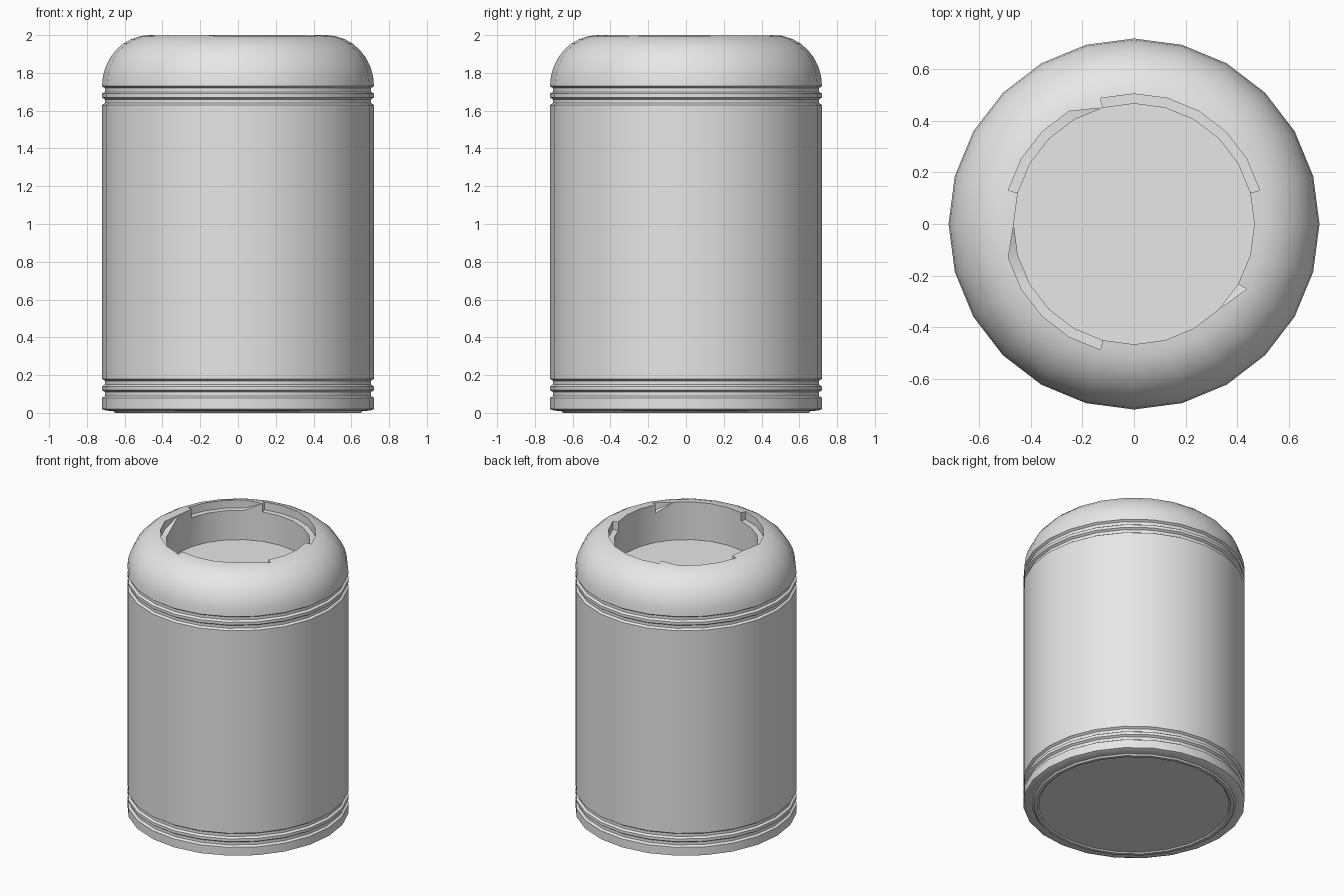
import bpy, bmesh, math

cube = bpy.data.objects.get("Cube")
if cube:
    bpy.data.objects.remove(cube)

SIDES = 24
R = 0.72          # body radius
HOLE = 0.467      # opening radius
SLOT = 0.505      # outer radius of the rim slots
SHOULDER = 1.73   # height where the dome starts

grey = bpy.data.materials.new("light grey")
grey.use_nodes = True
grey.diffuse_color = (0.8, 0.8, 0.8, 1)
grey.node_tree.nodes["Principled BSDF"].inputs["Base Color"].default_value = (0.8, 0.8, 0.8, 1)


def revolve(name, columns):
    """Skin a closed loop of (degrees, profile) columns; repeated angles make steps."""
    bm = bmesh.new()
    rows = []
    for deg, profile in columns:
        a = math.radians(deg)
        rows.append([bm.verts.new((r * math.cos(a), r * math.sin(a), z)) for r, z in profile])
    for a, b in zip(rows, rows[1:] + rows[:1]):
        for i in range(len(a) - 1):
            bm.faces.new((a[i], b[i], b[i + 1], a[i + 1]))
    bmesh.ops.remove_doubles(bm, verts=bm.verts, dist=1e-4)
    bmesh.ops.dissolve_degenerate(bm, edges=bm.edges, dist=1e-4)
    mesh = bpy.data.meshes.new(name)
    bm.to_mesh(mesh)
    bm.free()
    mesh.materials.append(grey)
    obj = bpy.data.objects.new(name, mesh)
    bpy.context.collection.objects.link(obj)
    bpy.ops.object.select_all(action='DESELECT')
    obj.select_set(True)
    bpy.context.view_layer.objects.active = obj
    bpy.ops.object.shade_smooth_by_angle(angle=math.radians(30))
    return obj


def grooves(z):
    """Two grooves around a narrow ridge, starting at height z."""
    g = R - 0.015
    return [(R, z), (g, z + 0.01), (g, z + 0.03), (R, z + 0.04),
            (R, z + 0.06), (g, z + 0.07), (g, z + 0.09), (R, z + 0.10)]


# Body with foot ring and two grooved bands
foot = [(0, 0.008), (0.62, 0.008), (0.63, 0), (0.65, 0), (0.66, 0.01), (0.70, 0.012), (R, 0.02)]
body = foot + grooves(0.08) + grooves(SHOULDER - 0.10)
step = 360 / SIDES
revolve("body", [(i * step, body) for i in range(SIDES)])

# Domed lid with a round well and slots cut in the rim
dome = []
for i in range(8):
    t = math.pi / 2 * i / 8
    dome.append((HOLE + (R - HOLE) * math.cos(t), SHOULDER + (2 - SHOULDER) * math.sin(t)))
well = [(HOLE, SHOULDER), (0, SHOULDER)]
plain = dome + [(HOLE, 2)] * 3 + well
slotted = dome + [(SLOT, 1.997), (SLOT, 1.94), (HOLE, 1.94)] + well

# Slot spans, in side steps; each has a square end where listed and tapers otherwise
spans = [(1, 7), (8, 11), (13, 17), (22, 22)]
square_starts, square_ends = {1}, {7, 11, 17, 22}
columns = []
for i in range(SIDES):
    cut = any(lo <= i <= hi for lo, hi in spans)
    if i in square_starts or not cut:
        columns.append((i * step, plain))
    if cut:
        columns.append((i * step, slotted))
    if i in square_ends:
        columns.append((i * step, plain))
revolve("domed_lid", columns)
